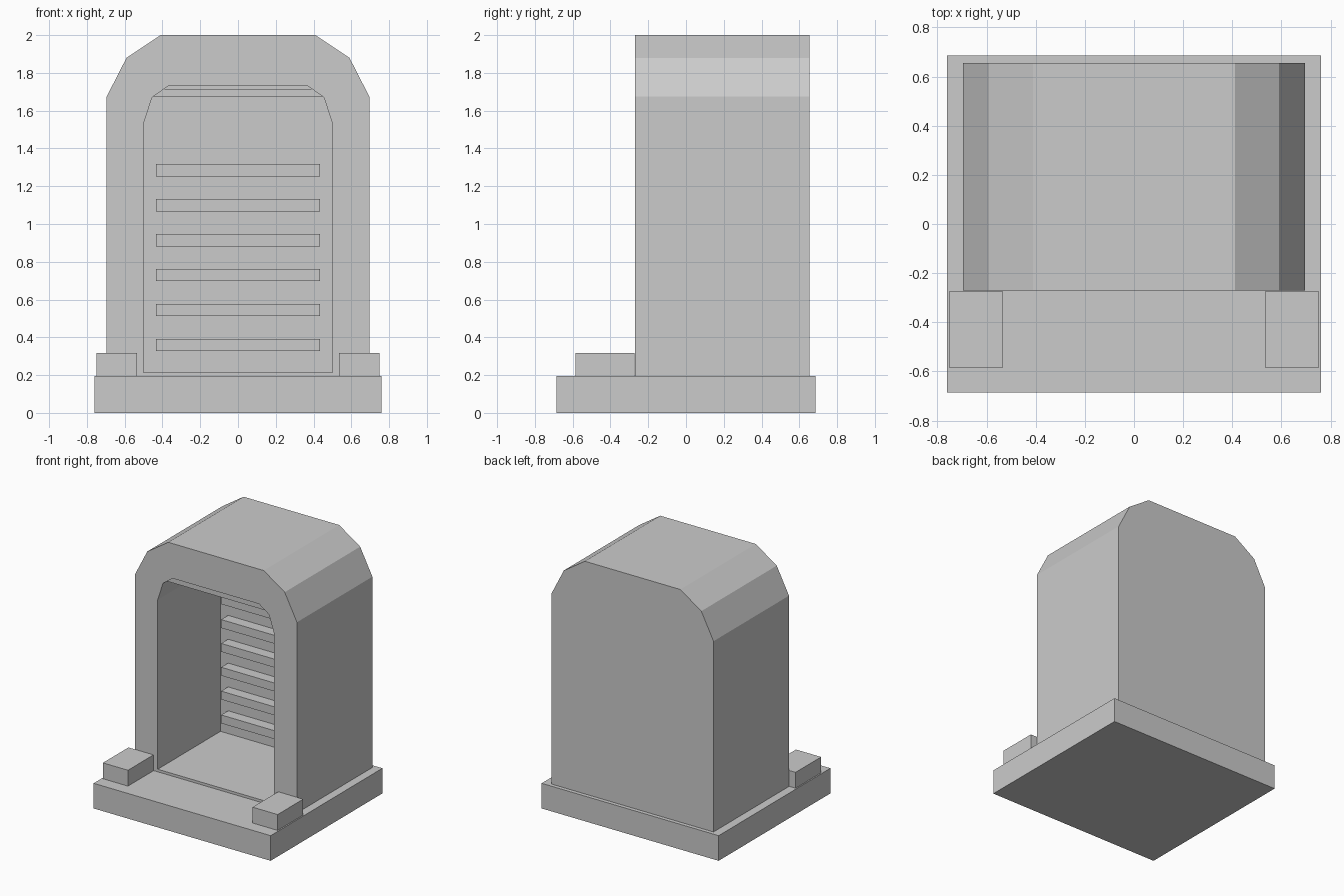
import bpy, bmesh

cube = bpy.data.objects.get("Cube")
if cube:
    bpy.data.objects.remove(cube, do_unlink=True)

stone = bpy.data.materials.new("plain_grey")
stone.use_nodes = True
GREY = (0.6, 0.6, 0.6, 1)
stone.diffuse_color = GREY
stone.node_tree.nodes["Principled BSDF"].inputs["Base Color"].default_value = GREY


def finish(name, bm):
    bmesh.ops.recalc_face_normals(bm, faces=bm.faces)
    mesh = bpy.data.meshes.new(name)
    bm.to_mesh(mesh)
    bm.free()
    mesh.materials.append(stone)
    obj = bpy.data.objects.new(name, mesh)
    bpy.context.collection.objects.link(obj)
    return obj


def box(name, x, y, z):
    bm = bmesh.new()
    bmesh.ops.create_cube(bm, size=1)
    for v in bm.verts:
        v.co = [r[0] if c < 0 else r[1] for c, r in zip(v.co, (x, y, z))]
    return finish(name, bm)


def arch(half):
    """Mirror the right half of an arch outline into a closed loop."""
    return half + [(-x, z) for x, z in reversed(half)]


def recessed_arch(name, outer, inner, front, back, recess):
    bm = bmesh.new()
    rings = [[bm.verts.new((x, y, z)) for x, z in loop]
             for loop, y in ((outer, back), (outer, front), (inner, front), (inner, recess))]
    n = len(outer)
    for a, b in zip(rings, rings[1:]):
        for i in range(n):
            j = (i + 1) % n
            bm.faces.new((a[i], a[j], b[j], b[i]))
    bm.faces.new(rings[0])
    bm.faces.new(rings[-1])
    return finish(name, bm)


# Ground slab
box("base_slab", (-0.76, 0.76), (-0.685, 0.685), (0, 0.195))

# Chamfered housing with a deep alcove
recessed_arch("arched_housing",
              arch([(0.695, 0.195), (0.695, 1.675), (0.59, 1.88), (0.41, 2.0)]),
              arch([(0.5, 0.215), (0.5, 1.53), (0.455, 1.67), (0.37, 1.73)]),
              -0.27, 0.655, 0.5)

# Header bar just inside the opening
box("header_bar", (-0.46, 0.46), (-0.235, -0.16), (1.675, 1.715))

# Slats on the alcove's back wall
for i in range(6):
    z = 0.327 + i * 0.185
    box(f"wall_slat_{i + 1}", (-0.435, 0.435), (0.415, 0.5), (z, z + 0.065))

# Blocks flanking the entrance
box("left_entrance_block", (0.535, 0.75), (-0.585, -0.272), (0.195, 0.318))
box("right_entrance_block", (-0.75, -0.535), (-0.585, -0.272), (0.195, 0.318))
